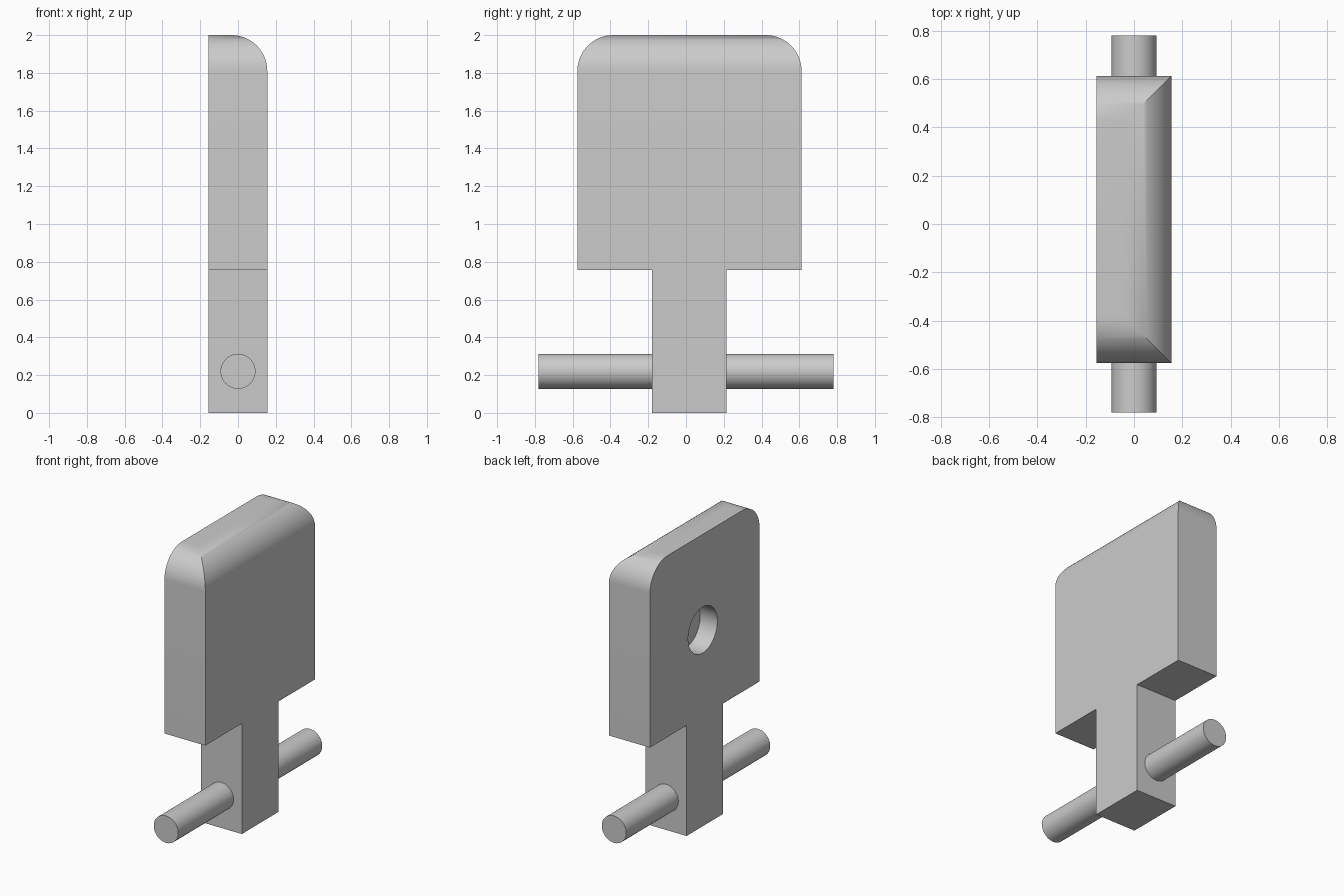
import bpy, bmesh, math

if "Cube" in bpy.data.objects:
    bpy.data.objects.remove(bpy.data.objects["Cube"], do_unlink=True)

grey = bpy.data.materials.new("plain_grey")
grey.use_nodes = True
colour = (0.6, 0.6, 0.6, 1)
grey.diffuse_color = colour
grey.node_tree.nodes["Principled BSDF"].inputs["Base Color"].default_value = colour

HALF = 0.155                     # half thickness along x
FRONT, BACK = -0.575, 0.612      # panel extent along y
SHOULDER, TOP, ROUND = 0.757, 2.0, 0.19


def finish(bm, name):
    """Turn a bmesh into a named object in the scene."""
    bmesh.ops.recalc_face_normals(bm, faces=bm.faces)
    mesh = bpy.data.meshes.new(name)
    bm.to_mesh(mesh)
    bm.free()
    mesh.materials.append(grey)
    obj = bpy.data.objects.new(name, mesh)
    bpy.context.collection.objects.link(obj)
    return obj


def activate(obj):
    bpy.ops.object.select_all(action="DESELECT")
    obj.select_set(True)
    bpy.context.view_layer.objects.active = obj


def loft(name, layers):
    """Skin a stack of rectangles given as (x0, x1, y0, y1, z)."""
    bm = bmesh.new()
    rings = [[bm.verts.new(p) for p in ((x0, y0, z), (x1, y0, z), (x1, y1, z), (x0, y1, z))]
             for x0, x1, y0, y1, z in layers]
    for low, high in zip(rings, rings[1:]):
        for i in range(4):
            j = (i + 1) % 4
            bm.faces.new((low[i], low[j], high[j], high[i]))
    bm.faces.new(rings[0])
    bm.faces.new(rings[-1])
    return finish(bm, name)


def cylinder(name, radius, length, location, axis):
    bm = bmesh.new()
    bmesh.ops.create_cone(bm, cap_ends=True, segments=48, radius1=radius,
                          radius2=radius, depth=length)
    obj = finish(bm, name)
    obj.location = location
    obj.rotation_euler[axis] = math.pi / 2
    return obj


# Panel: three top edges rounded with mitred corners, back edge left square
layers = [(-HALF, HALF, FRONT, BACK, SHOULDER)]
steps = 16
for i in range(steps + 1):
    a = math.pi / 2 * i / steps
    inset = ROUND * (1 - math.cos(a))
    layers.append((-HALF, HALF - inset, FRONT + inset, BACK - inset,
                   TOP - ROUND + ROUND * math.sin(a)))
panel = loft("panel", layers)

# Blind round recess in one broad face
depth = 0.13
cutter = cylinder("recess_cutter", 0.158, 2 * depth, (-HALF, 0.04, 1.345), 1)
cutter.hide_render = True
cut = panel.modifiers.new("recess", "BOOLEAN")
cut.operation = "DIFFERENCE"
cut.solver = "EXACT"
cut.object = cutter
activate(panel)
bpy.ops.object.modifier_apply(modifier=cut.name)
bpy.data.objects.remove(cutter, do_unlink=True)

# Stem and the cross pin running through it
stem = loft("stem", [(-HALF, HALF, -0.18, 0.215, z) for z in (0, SHOULDER)])
pin = cylinder("cross_pin", 0.0925, 1.56, (0, 0, 0.22), 0)

for obj in (panel, pin):
    activate(obj)
    bpy.ops.object.shade_smooth_by_angle(angle=math.radians(30))
